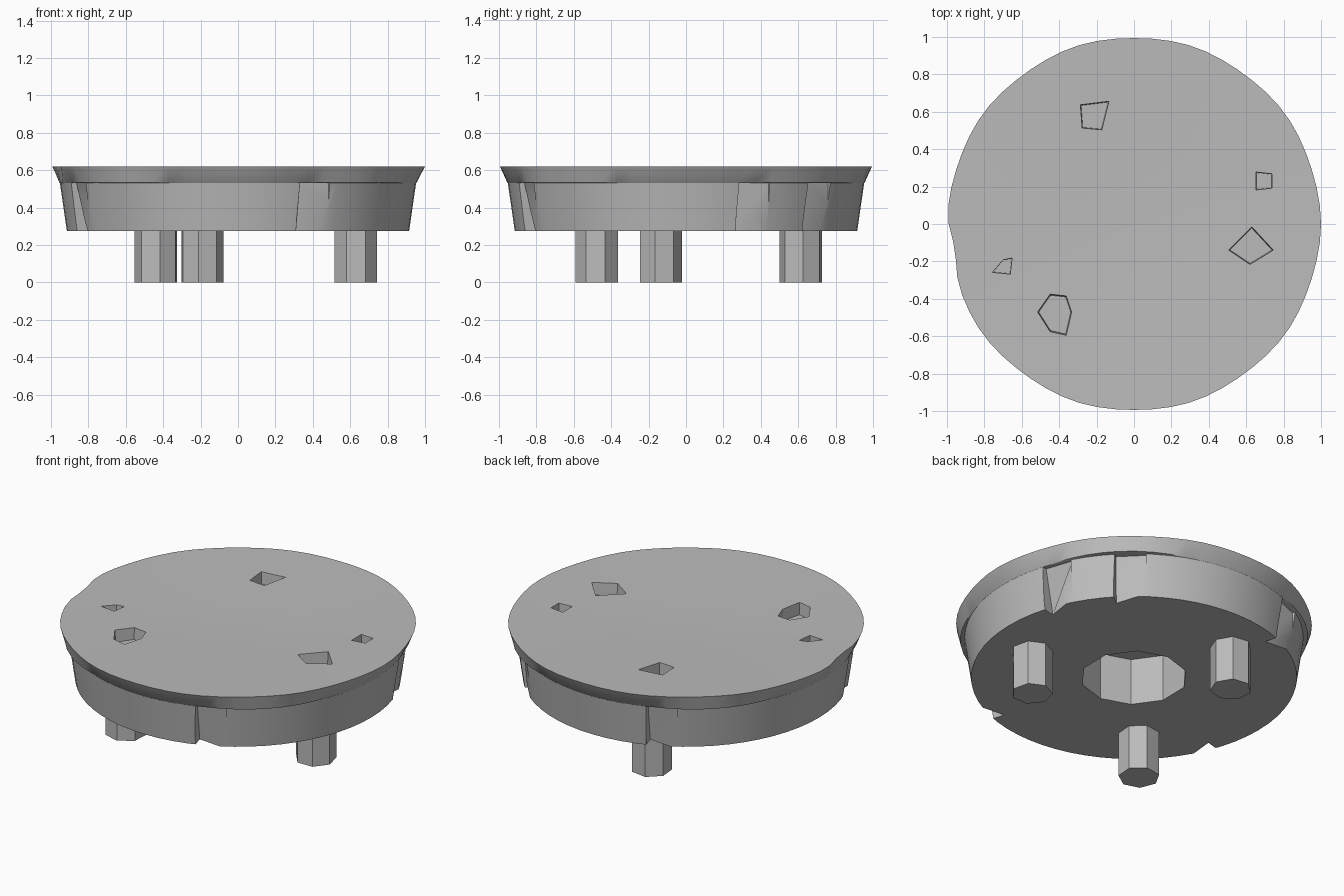
import bpy, bmesh
from math import cos, sin, radians, pi
from mathutils import Vector

old = bpy.data.objects.get("Cube")
if old:
    bpy.data.objects.remove(old, do_unlink=True)

stone = bpy.data.materials.new("grey stone")
stone.use_nodes = True
stone.diffuse_color = (0.5, 0.5, 0.5, 1)
stone.node_tree.nodes["Principled BSDF"].inputs["Base Color"].default_value = (0.5, 0.5, 0.5, 1)

SIDES = 64
BASE, LEDGE, TOP = 0.275, 0.53, 0.62


def finish(name, bm):
    bmesh.ops.recalc_face_normals(bm, faces=bm.faces)
    mesh = bpy.data.meshes.new(name)
    bm.to_mesh(mesh)
    bm.free()
    mesh.materials.append(stone)
    obj = bpy.data.objects.new(name, mesh)
    bpy.context.collection.objects.link(obj)
    return obj


def loft(name, rings):
    """Closed solid through rings of equal point count, capped at both ends."""
    bm = bmesh.new()
    loops = [[bm.verts.new(p) for p in ring] for ring in rings]
    n = len(loops[0])
    for lo, hi in zip(loops, loops[1:]):
        for i in range(n):
            j = (i + 1) % n
            bm.faces.new((lo[i], lo[j], hi[j], hi[i]))
    bm.faces.new(loops[0])
    bm.faces.new(loops[-1])
    return finish(name, bm)


def circle(radius, z, n=SIDES, centre=(0, 0), turn=0.0):
    """Ring of points; radius may be a function of the angle."""
    pts = []
    for i in range(n):
        a = turn + 2 * pi * i / n
        r = radius(a) if callable(radius) else radius
        pts.append((centre[0] + r * cos(a), centre[1] + r * sin(a), z))
    return pts


def rim(a):
    # gently worn outline with one nick on the side
    nick = max(0, cos(a - radians(188))) ** 120
    return 1.0 - 0.006 * sin(5 * a) ** 2 - 0.03 * nick


def overhang(a):
    # the rim stands proud of the body in four arcs
    return 0.955 + 0.022 * max(0, -cos(4 * a))


def cut(target, cutter):
    mod = target.modifiers.new(cutter.name, "BOOLEAN")
    mod.operation = "DIFFERENCE"
    mod.solver = "EXACT"
    mod.object = cutter
    cutter.hide_render = True
    bpy.context.view_layer.objects.active = target
    bpy.ops.object.modifier_apply(modifier=mod.name)
    bpy.data.objects.remove(cutter, do_unlink=True)


# Worn round slab with a shallow dished top
slab = loft("stone_slab", [
    circle(0.915, BASE),
    circle(lambda a: 0.952, LEDGE),
    circle(overhang, LEDGE + 0.003),
    circle(rim, TOP),
    circle(0.7, TOP - 0.006),
    circle(0.4, TOP - 0.014),
    circle(0.15, TOP - 0.02),
])

# Deep round socket underneath
cut(slab, loft("socket_cutter", [circle(0.3, z, 10, turn=0.3) for z in (0.1, 0.565)]))

# Wedge-shaped chips out of the side, leaning over towards the ledge
for angle in (-65, 22, 48, 116, 205):
    a = radians(angle)
    out, side = Vector((cos(a), sin(a), 0)), Vector((-sin(a), cos(a), 0))

    def wedge(z, apex):
        pts = [out * 1.1 - side * 0.11, out * 1.1 + side * 0.11, out * 0.93 + side * 0.1,
               out * apex - side * 0.07]
        return [(p.x, p.y, z) for p in pts]
    cut(slab, loft("chip_cutter", [wedge(BASE - 0.03, 0.83), wedge(LEDGE, 0.92)]))

# Broken pits in the top
pits = [
    [(0.50, -0.14), (0.62, -0.22), (0.75, -0.14), (0.63, -0.01)],
    [(-0.28, 0.51), (-0.17, 0.50), (-0.13, 0.66), (-0.29, 0.64)],
    [(-0.52, -0.47), (-0.45, -0.58), (-0.36, -0.60), (-0.33, -0.47), (-0.36, -0.38), (-0.45, -0.37)],
    [(0.65, 0.18), (0.74, 0.19), (0.74, 0.27), (0.65, 0.28)],
    [(-0.76, -0.26), (-0.66, -0.27), (-0.65, -0.18), (-0.70, -0.19)],
]
for outline in pits:
    cx = sum(p[0] for p in outline) / len(outline)
    cy = sum(p[1] for p in outline) / len(outline)

    def ring(scale, z):
        return [(cx + (x - cx) * scale, cy + (y - cy) * scale, z) for x, y in outline]
    cut(slab, loft("pit_cutter", [ring(0.9, TOP - 0.08), ring(1.0, TOP + 0.05)]))

# Three faceted feet
feet = []
for number, angle in enumerate((-12.5, 107.5, 227.5), 1):
    a = radians(angle)
    centre = (0.645 * cos(a), 0.645 * sin(a))
    feet.append(loft(f"foot_{number}", [
        circle(0.117, z, 7, centre, a) for z in (0.0, BASE + 0.02)]))

# Smooth the worn sides, keep broken edges crisp
bpy.ops.object.select_all(action="DESELECT")
slab.select_set(True)
bpy.context.view_layer.objects.active = slab
bpy.ops.object.shade_smooth_by_angle(angle=radians(25))
